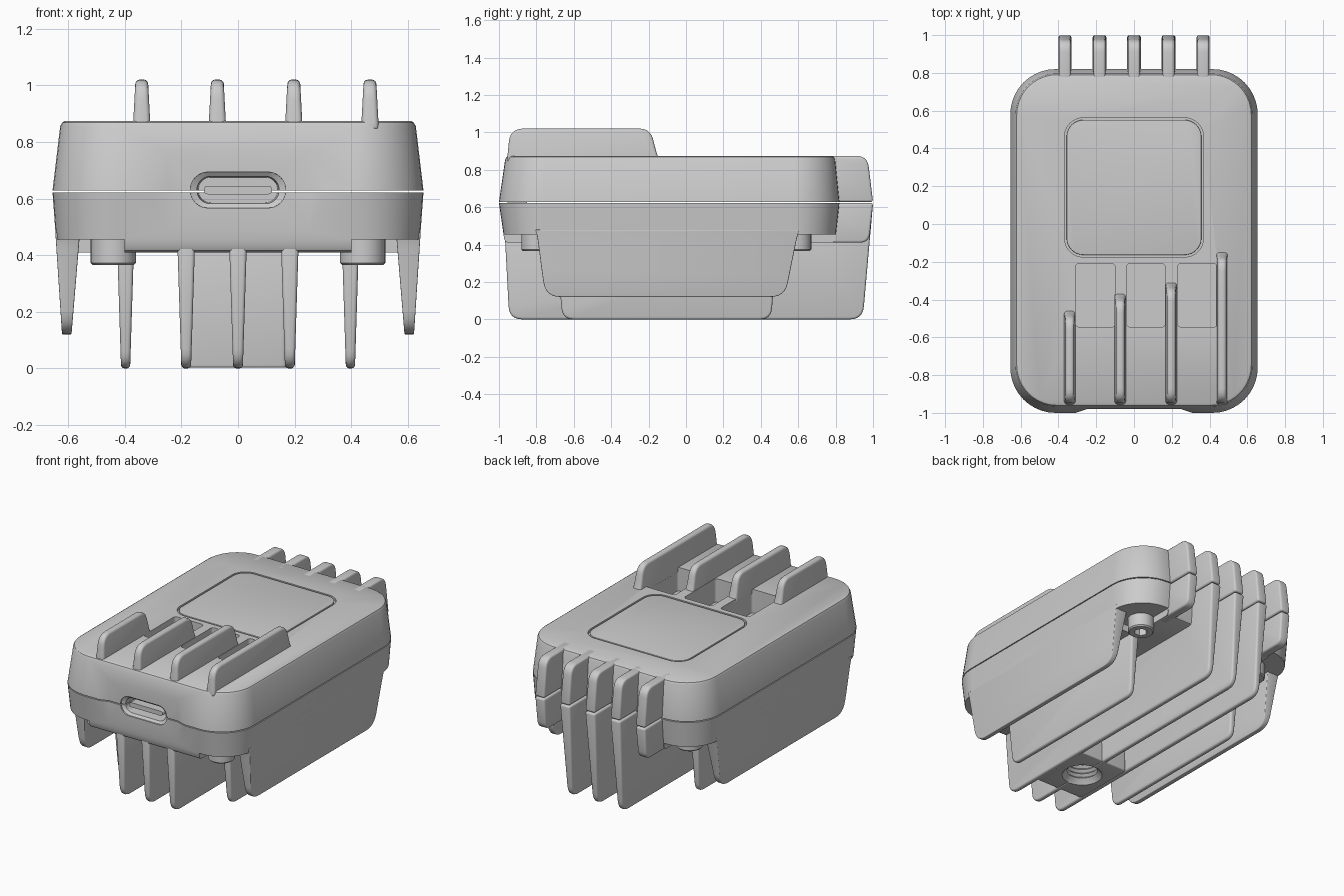
import bpy, bmesh
from math import sin, cos, pi, radians
from mathutils import Vector

if "Cube" in bpy.data.objects:
    bpy.data.objects.remove(bpy.data.objects["Cube"])


def finish(name, bm, bevel=0.0):
    bmesh.ops.recalc_face_normals(bm, faces=bm.faces)
    me = bpy.data.meshes.new(name)
    bm.to_mesh(me)
    bm.free()
    ob = bpy.data.objects.new(name, me)
    bpy.context.collection.objects.link(ob)
    if bevel:
        m = ob.modifiers.new("bevel", 'BEVEL')
        m.width, m.segments, m.limit_method, m.angle_limit = bevel, 3, 'ANGLE', radians(40)
        activate(ob)
        bpy.ops.object.modifier_apply(modifier=m.name)
    return ob


def activate(ob):
    bpy.ops.object.select_all(action='DESELECT')
    ob.select_set(True)
    bpy.context.view_layer.objects.active = ob


def loft(name, rings, bevel=0.0):
    """Skin a stack of equal-count rings and cap both ends."""
    bm = bmesh.new()
    vs = [[bm.verts.new(p) for p in r] for r in rings]
    n = len(rings[0])
    for a, b in zip(vs, vs[1:]):
        for i in range(n):
            bm.faces.new((a[i], a[(i + 1) % n], b[(i + 1) % n], b[i]))
    bm.faces.new(vs[0])
    bm.faces.new(vs[-1])
    return finish(name, bm, bevel)


def rrect(x0, x1, y0, y1, r, n=8):
    pts = []
    for k, (cx, cy) in enumerate([(x1 - r, y1 - r), (x0 + r, y1 - r), (x0 + r, y0 + r), (x1 - r, y0 + r)]):
        for i in range(n + 1):
            a = pi / 2 * (k + i / n)
            pts.append((cx + r * cos(a), cy + r * sin(a)))
    return pts


def block(name, x0, x1, y0, y1, z0, z1, r, bevel=0.0):
    return loft(name, [[(x, y, z) for x, y in rrect(x0, x1, y0, y1, r)] for z in (z0, z1)], bevel)


def turned(name, x, y, prof, n=32):
    """Stack of circles from (radius, z) pairs."""
    return loft(name, [[(x + r * cos(2 * pi * i / n), y + r * sin(2 * pi * i / n), z) for i in range(n)]
                       for r, z in prof])


def rounded(poly, n=6):
    """Round each (y, z, r) corner of a profile."""
    out = []
    for i, (y, z, r) in enumerate(poly):
        p = Vector((y, z))
        if not r:
            out.append(p)
            continue
        a = p + (Vector(poly[i - 1][:2]) - p).normalized() * r
        b = p + (Vector(poly[(i + 1) % len(poly)][:2]) - p).normalized() * r
        for k in range(n + 1):
            t = k / n
            out.append(a * (1 - t) ** 2 + p * 2 * t * (1 - t) + b * t * t)
    return out


def fin(name, poly, low, high, bevel=0.012):
    """Drafted fin; low / high = (z, x_left, x_right)."""
    pts = rounded(poly)

    def side(k):
        return [(low[k] + (high[k] - low[k]) * (p.y - low[0]) / (high[0] - low[0]), p.x, p.y) for p in pts]
    return loft(name, [side(1), side(2)], bevel)


def cut(targets, cutter):
    cutter.hide_render = True
    for t in targets:
        m = t.modifiers.new("cut", 'BOOLEAN')
        m.operation, m.solver, m.object = 'DIFFERENCE', 'EXACT', cutter
        activate(t)
        bpy.ops.object.modifier_apply(modifier=m.name)
    bpy.data.objects.remove(cutter)


def shell(name, sections):
    return loft(name, [[(x, y, z) for x, y in rrect(-h, h, y0, y1, r, 10)] for z, h, y0, y1, r in sections])


# Two-part housing
upper = shell("upper_shell", [(.628, .655, -1, .82, .24), (.855, .628, -.967, .797, .22),
                              (.868, .621, -.96, .79, .213), (.874, .61, -.949, .779, .202)])
lower = shell("lower_shell", [(.41, .622, -.952, .78, .2), (.416, .634, -.964, .792, .212),
                              (.43, .641, -.972, .799, .219), (.622, .655, -1, .82, .24)])

# Flat port panel on the front, with slanted ends
cut([upper, lower], loft("panel_cutter", [[(x, y, z) for x, z in rrect(-h, h, .3, 1, .01, 2)]
                                          for y, h in ((-1.06, .49), (-.98, .25))]))
# Port opening and tongue
cut([upper, lower], loft("port_cutter", [[(u, y, .63 + v) for u, v in rrect(-h, h, -w, w, w * .98)]
                                         for y, h, w in ((-1.02, .17, .065), (-.972, .168, .063),
                                                         (-.96, .145, .048), (-.86, .14, .045))]))
loft("port_tongue", [[(u, y, .63 + v) for u, v in rrect(-.12, .12, -.015, .015, .013)]
                     for y in (-.955, -.85)])

# Square cover on the top, framed by a thin groove
cut([upper], block("cover_cutter", -.368, .368, -.175, .562, .855, .95, .1))
block("top_cover", -.357, .357, -.164, .551, .85, .874, .09, .003)

# Deep pockets between the top fins
for x0, x1 in ((-.31, -.1), (-.04, .165), (.23, .44)):
    cut([upper], block("pocket_cutter", x0, x1, -.545, -.21, .72, .95, .018))

# Staggered top fins
for i, (x, end) in enumerate(((-.34, -.46), (-.073, -.37), (.197, -.31), (.466, -.15))):
    fin(f"top_fin_{i}", [(-.958, .84, 0), (-.955, .87, 0), (-.94, 1.02, .07), (end - .04, 1.02, .06),
                         (end - .01, .9, .03), (end + .01, .84, 0)],
        (.87, x - .03, x + .03), (1.02, x - .022, x + .022), .015)

# Rear fins, split at the seam; the inner three run under the whole body
centre_fins = []
for i in range(5):
    x = (i - 2) * .183
    fin(f"rear_fin_upper_{i}", [(.7, .628, 0), (1, .628, 0), (.97, .874, .06), (.7, .874, 0)],
        (.628, x - .035, x + .035), (.874, x - .031, x + .031))
    if i in (0, 4):
        fin(f"rear_fin_lower_{i}", [(.7, .41, 0), (.978, .41, .05), (1, .622, 0), (.7, .622, 0)],
            (.41, x - .031, x + .031), (.622, x - .035, x + .035))
    else:
        centre_fins.append(fin(f"long_fin_{i}", [(-.968, .44, 0), (-.945, 0, .07), (.945, 0, .07), (1, .622, 0),
                                                 (.7, .622, 0), (.7, .44, 0)],
                               (0, x - .017, x + .017), (.622, x - .037, x + .037)))

# Threaded mount between the long fins
mount = block("mount_boss", -.182, .182, -.71, -.28, .003, .42, .03, .008)
thread = [(.125, -.02), (.122, .003), (.108, .02)]
for k in range(5):
    thread += [(.092, .035 + k * .03), (.108, .05 + k * .03)]
cut([mount, centre_fins[1]], turned("thread_cutter", 0, -.49, thread))

for s, tag in ((-1, "left"), (1, "right")):
    # Outer and intermediate lower fins
    xs = sorted((s * .588, s * .6215))
    xt = sorted((s * .558, s * .645))
    fin(f"outer_fin_{tag}", [(-.805, .48, 0), (-.795, .445, .03), (-.77, .25, .05), (-.75, .12, .08),
                             (.53, .12, .08), (.555, .25, .05), (.595, .445, .03), (.605, .48, 0)],
        (.12, *xs), (.48, *xt))
    xm = s * .397
    fin(f"middle_fin_{tag}", [(-.7, .44, 0), (-.66, 0, .06), (.455, 0, .06), (.49, .44, 0)],
        (0, xm - .016, xm + .016), (.44, xm - .03, xm + .03))
    # Corner recesses with socket screws
    for y, y0, y1, end in ((-.8, -1.2, -.69, "front"), (.59, .48, 1.1, "rear")):
        a, b = sorted((s * .4, s * .9))
        cut([lower], block("recess_cutter", a, b, y0, y1, .3, .455, .06))
        screw = turned(f"screw_{end}_{tag}", s * .44, y, [(.072, .365), (.08, .373), (.08, .48)])
        cut([screw], turned("socket_cutter", s * .44, y, [(.042, .34), (.042, .42)], 6))

# Smooth shading with crisp edges
for ob in list(bpy.data.objects):
    activate(ob)
    bpy.ops.object.shade_smooth_by_angle(angle=radians(32))
